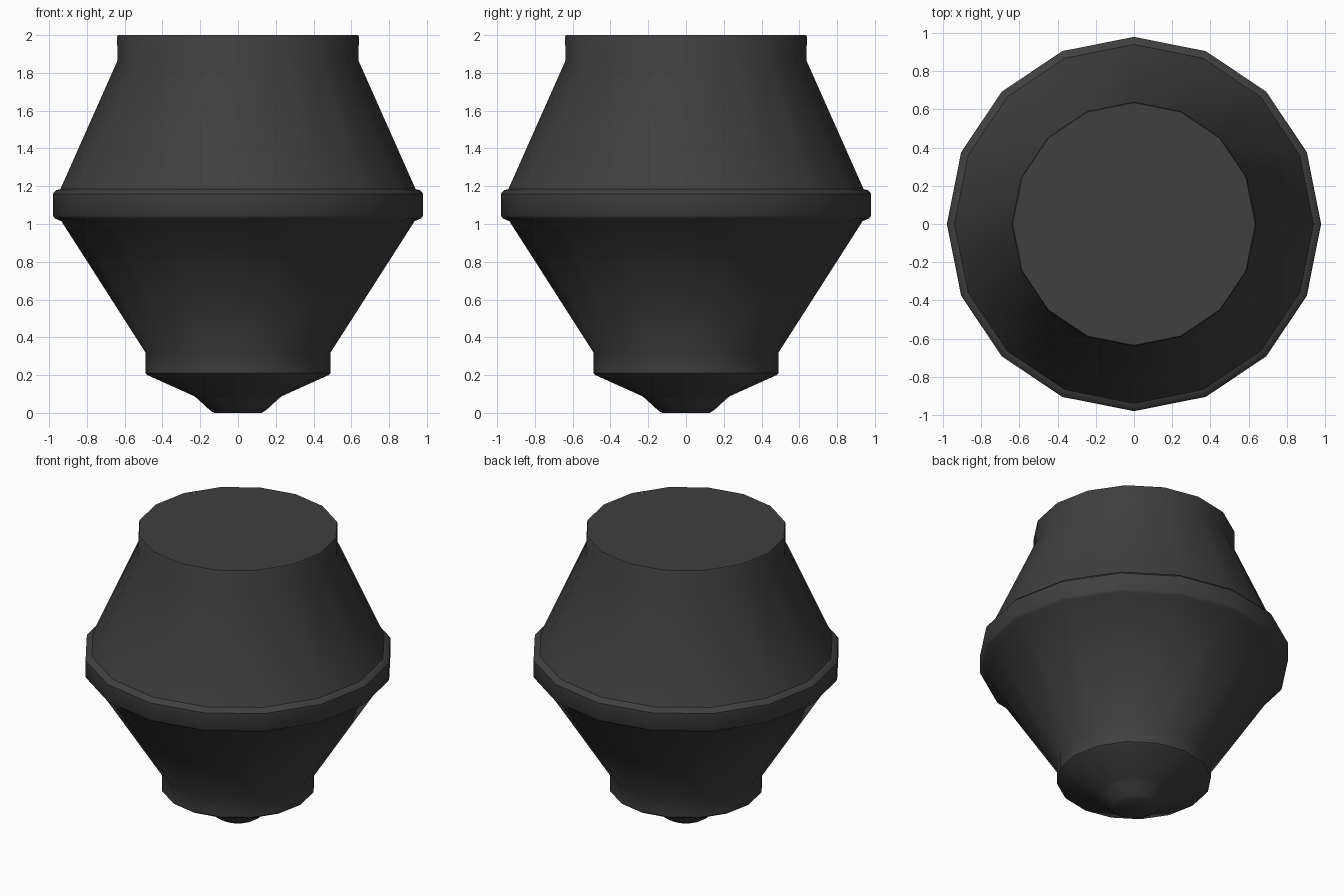
import bpy, bmesh, math

if "Cube" in bpy.data.objects:
    bpy.data.objects.remove(bpy.data.objects["Cube"])

SIDES = 16

dark = bpy.data.materials.new("dark_grey")
dark.diffuse_color = (0.05, 0.05, 0.05, 1)
dark.use_nodes = True
dark.node_tree.nodes["Principled BSDF"].inputs["Base Color"].default_value = dark.diffuse_color


def lathe(name, profile):
    """Revolve (radius, z) points, bottom to top, and cap both ends."""
    bm = bmesh.new()
    rings = [[bm.verts.new((r * math.cos(2 * math.pi * i / SIDES),
                            r * math.sin(2 * math.pi * i / SIDES), z))
              for i in range(SIDES)] for r, z in profile]
    for low, high in zip(rings, rings[1:]):
        for i in range(SIDES):
            j = (i + 1) % SIDES
            bm.faces.new((low[i], low[j], high[j], high[i]))
    bm.faces.new(rings[0][::-1])
    bm.faces.new(rings[-1])
    mesh = bpy.data.meshes.new(name)
    bm.to_mesh(mesh)
    bm.free()
    mesh.materials.append(dark)
    obj = bpy.data.objects.new(name, mesh)
    bpy.context.collection.objects.link(obj)
    bpy.ops.object.select_all(action='DESELECT')
    obj.select_set(True)
    bpy.context.view_layer.objects.active = obj
    bpy.ops.object.shade_smooth_by_angle(angle=math.radians(35))
    return obj


# One continuous turned shell
lathe("tapered_body", [
    (0.125, 0.0), (0.15, 0.015), (0.215, 0.075), (0.235, 0.09),   # foot
    (0.48, 0.20), (0.49, 0.21), (0.49, 0.32),                     # lower collar
    (0.935, 1.015),                                               # lower cone
    (0.97, 1.03), (0.98, 1.045), (0.98, 1.16), (0.965, 1.178),    # waist band
    (0.94, 1.185),
    (0.638, 1.865), (0.64, 1.99), (0.635, 2.0),                   # upper cone, rim
])
